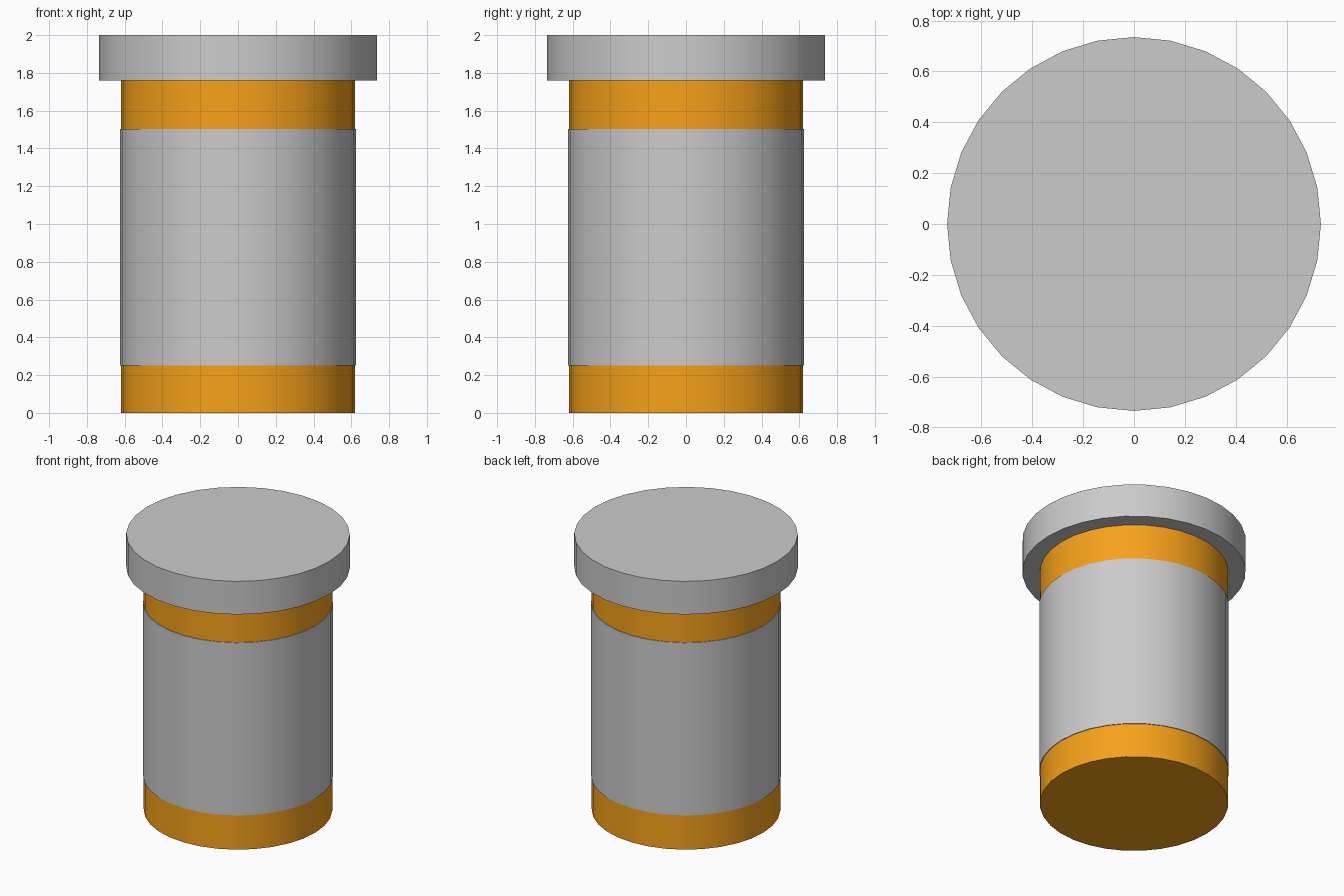
import bpy
import math

if "Cube" in bpy.data.objects:
    bpy.data.objects.remove(bpy.data.objects["Cube"])

SIDES = 32


def finish(obj, name, material=None):
    obj.name = name
    obj.data.name = name
    if material:
        obj.data.materials.append(material)
    bpy.ops.object.shade_smooth_by_angle(angle=math.radians(35))
    return obj


def cylinder(name, radius, bottom, top, material=None):
    bpy.ops.mesh.primitive_cylinder_add(
        vertices=SIDES, radius=radius, depth=top - bottom,
        location=(0, 0, (bottom + top) / 2))
    return finish(bpy.context.object, name, material)


def tube(name, outer, inner, bottom, top, material=None):
    profile = [(outer, bottom), (outer, top), (inner, top), (inner, bottom)]
    verts, faces = [], []
    for i in range(SIDES):
        a = 2 * math.pi * i / SIDES
        verts += [(r * math.cos(a), r * math.sin(a), z) for r, z in profile]
        n = (i + 1) % SIDES
        for k in range(4):
            m = (k + 1) % 4
            faces.append((4 * i + k, 4 * n + k, 4 * n + m, 4 * i + m))
    mesh = bpy.data.meshes.new(name)
    mesh.from_pydata(verts, [], faces)
    obj = bpy.data.objects.new(name, mesh)
    bpy.context.collection.objects.link(obj)
    bpy.ops.object.select_all(action='DESELECT')
    obj.select_set(True)
    bpy.context.view_layer.objects.active = obj
    return finish(obj, name, material)


orange = bpy.data.materials.new("orange")
orange.diffuse_color = (0.93, 0.36, 0.01, 1)
orange.use_nodes = True
orange.node_tree.nodes["Principled BSDF"].inputs["Base Color"].default_value = orange.diffuse_color

# Orange canister body
cylinder("body", 0.62, 0.0, 1.76, orange)

# Thin grey label wrapped around the body
tube("label_sleeve", 0.625, 0.619, 0.25, 1.503)

# Wide flat lid
cylinder("lid", 0.735, 1.76, 2.0)
